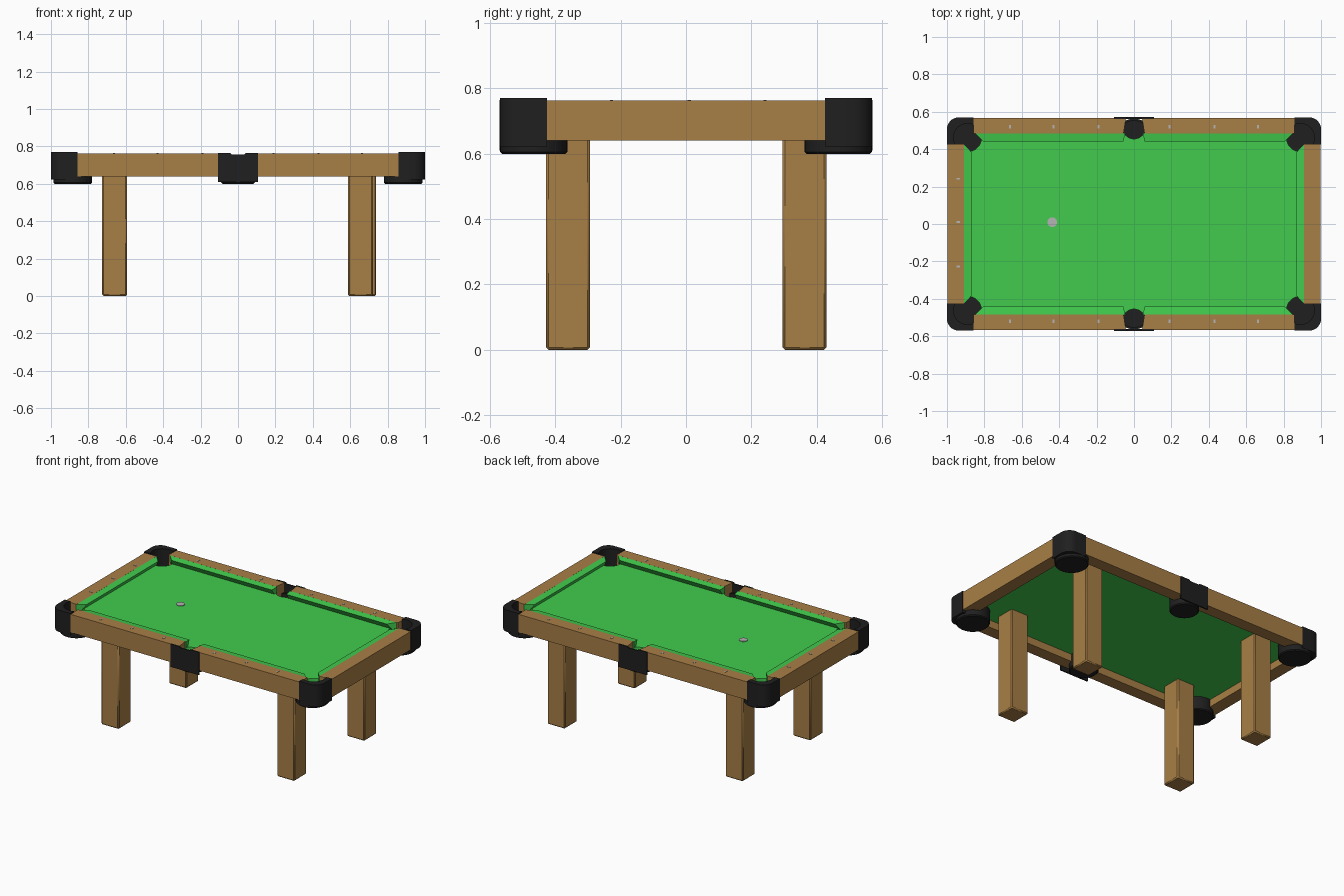
import bpy, bmesh, math

if "Cube" in bpy.data.objects:
    bpy.data.objects.remove(bpy.data.objects["Cube"])


def material(name, rgb):
    m = bpy.data.materials.new(name)
    m.diffuse_color = (*rgb, 1)
    m.use_nodes = True
    m.node_tree.nodes["Principled BSDF"].inputs["Base Color"].default_value = m.diffuse_color
    return m


WOOD = material("wood", (0.39, 0.21, 0.06))
FELT = material("green_felt", (0.054, 0.60, 0.075))
BLACK = material("black_plastic", (0.014, 0.014, 0.014))
GREY = material("light_grey", (0.46, 0.46, 0.46))


def finish(name, bm, mat):
    """Turn a bmesh into an object, smooth with sharp edges kept."""
    bmesh.ops.recalc_face_normals(bm, faces=bm.faces[:])
    for f in bm.faces:
        f.smooth = True
    for e in bm.edges:
        e.smooth = e.is_manifold and e.calc_face_angle(0) < math.radians(30)
    me = bpy.data.meshes.new(name)
    bm.to_mesh(me)
    bm.free()
    me.materials.append(mat)
    ob = bpy.data.objects.new(name, me)
    bpy.context.collection.objects.link(ob)
    return ob


def prism(name, pts, lo, hi, mat, place=lambda a, b, c: (a, b, c)):
    """Extrude a flat outline between two heights."""
    bm = bmesh.new()
    rings = [[bm.verts.new(place(a, b, c)) for a, b in pts] for c in (lo, hi)]
    for r in rings:
        bm.faces.new(r)
    n = len(pts)
    for i in range(n):
        j = (i + 1) % n
        bm.faces.new((rings[0][i], rings[0][j], rings[1][j], rings[1][i]))
    return finish(name, bm, mat)


def box(name, x0, x1, y0, y1, z0, z1, mat):
    return prism(name, [(x0, y0), (x1, y0), (x1, y1), (x0, y1)], z0, z1, mat)


def arc(cx, cy, r, a0, a1, n=14):
    return [(cx + r * math.cos(math.radians(a0 + (a1 - a0) * i / n)),
             cy + r * math.sin(math.radians(a0 + (a1 - a0) * i / n))) for i in range(n + 1)]


def hull(name, verts, mat):
    bm = bmesh.new()
    for v in verts:
        bm.verts.new(v)
    bmesh.ops.convex_hull(bm, input=bm.verts[:])
    bmesh.ops.dissolve_limit(bm, angle_limit=0.02, verts=bm.verts[:], edges=bm.edges[:])
    return finish(name, bm, mat)


def pot(name, x, y, r):
    """Hollow pocket cup, spun from a profile."""
    bm = bmesh.new()
    n = 36
    prof = [(r - 0.006, 0.60), (r, 0.606), (r, 0.70), (r - 0.012, 0.70), (r - 0.012, 0.612)]
    rings = [[bm.verts.new((x + q * math.cos(math.tau * i / n), y + q * math.sin(math.tau * i / n), z))
              for i in range(n)] for q, z in prof]
    for a, b in zip(rings, rings[1:]):
        for i in range(n):
            j = (i + 1) % n
            bm.faces.new((a[i], a[j], b[j], b[i]))
    bm.faces.new(rings[0])
    bm.faces.new(rings[-1])
    return finish(name, bm, BLACK)


# Playing bed with notches for the six pockets
PX, PY, PR = 0.89, 0.462, 0.075
quad = arc(PX, PY, PR, 285.5, 162) + arc(0, 0.515, 0.06, -30, -90, 8)
half = quad + [(-x, y) for x, y in reversed(quad[:-1])]
prism("bed", half + [(-x, -y) for x, y in half], 0.69, 0.722, FELT)

# Cloth spot on the bed
prism("head_spot", arc(-0.437, 0.01, 0.026, 0, 345, 23), 0.721, 0.726, GREY)

# Corner castings, cups, long rails and long cushions, one per quadrant
corner = ([(0.857, 0.57)] + arc(0.937, 0.507, 0.063, 90, 0, 8) + [(1.0, 0.425)]
          + arc(PX, PY, PR, -29.6, 116.1))
long_rail = [(0.043, 0.567), (0.056, 0.484), (0.859, 0.484), (0.859, 0.567)]
long_cushion = [(0.048, 0.486, 0.763), (0.056, 0.44, 0.757), (0.052, 0.462, 0.721), (0.048, 0.486, 0.721),
                (0.85, 0.486, 0.763), (0.805, 0.44, 0.757), (0.827, 0.462, 0.721), (0.85, 0.486, 0.721)]
for sx, ex in ((-1, "left"), (1, "right")):
    for sy, ey in ((-1, "front"), (1, "back")):
        tag = ey + "_" + ex
        prism("corner_casting_" + tag, [(x * sx, y * sy) for x, y in corner], 0.622, 0.77, BLACK)
        pot("corner_cup_" + tag, sx * 0.884, sy * 0.466, 0.103)
        prism("long_rail_" + tag, [(x * sx, y * sy) for x, y in long_rail], 0.64, 0.763, WOOD)
        hull("long_cushion_" + tag, [(x * sx, y * sy, z) for x, y, z in long_cushion], FELT)
        # Sight markers along the long rails
        for i, mx in enumerate((0.19, 0.43, 0.662)):
            box(f"sight_{tag}_{i}", sx * mx - 0.005, sx * mx + 0.005,
                sy * 0.52 - 0.01, sy * 0.52 + 0.01, 0.761, 0.765, GREY)

# End rails and end cushions
end_cushion = [(0.911, 0.43, 0.763), (0.865, 0.38, 0.757), (0.887, 0.404, 0.721), (0.911, 0.43, 0.721)]
for sx, ex in ((-1, "left"), (1, "right")):
    prism("end_rail_" + ex, [(sx * x, y) for x, y in
                             ((0.909, -0.427), (0.996, -0.427), (0.996, 0.427), (0.909, 0.427))],
          0.64, 0.763, WOOD)
    hull("end_cushion_" + ex, [(sx * x, s * y, z) for x, y, z in end_cushion for s in (-1, 1)], FELT)
for i, my in enumerate((-0.228, 0.01, 0.242)):
    box(f"sight_left_{i}", -0.95, -0.93, my - 0.005, my + 0.005, 0.761, 0.765, GREY)

# Side pockets: outer plate with a shallow dip, and a cup
plate = [(-0.107, 0.61), (0.107, 0.61), (0.107, 0.765), (0.04, 0.765),
         (0.035, 0.757), (-0.035, 0.757), (-0.04, 0.765), (-0.107, 0.765)]
for sy, ey in ((-1, "front"), (1, "back")):
    prism("side_plate_" + ey, plate, sy * 0.562, sy * 0.571, BLACK, lambda a, b, c: (a, c, b))
    pot("side_cup_" + ey, 0, sy * 0.474, 0.09)

# Legs with lightly chamfered edges
for name, x, y in (("front_left_leg", -0.66, -0.361), ("back_left_leg", -0.66, 0.363),
                   ("front_right_leg", 0.655, -0.361), ("back_right_leg", 0.673, 0.363)):
    leg = box(name, x - 0.066, x + 0.066, y - 0.067, y + 0.067, 0, 0.695, WOOD)
    bev = leg.modifiers.new("chamfer", "BEVEL")
    bev.width = 0.007
    bev.segments = 1
